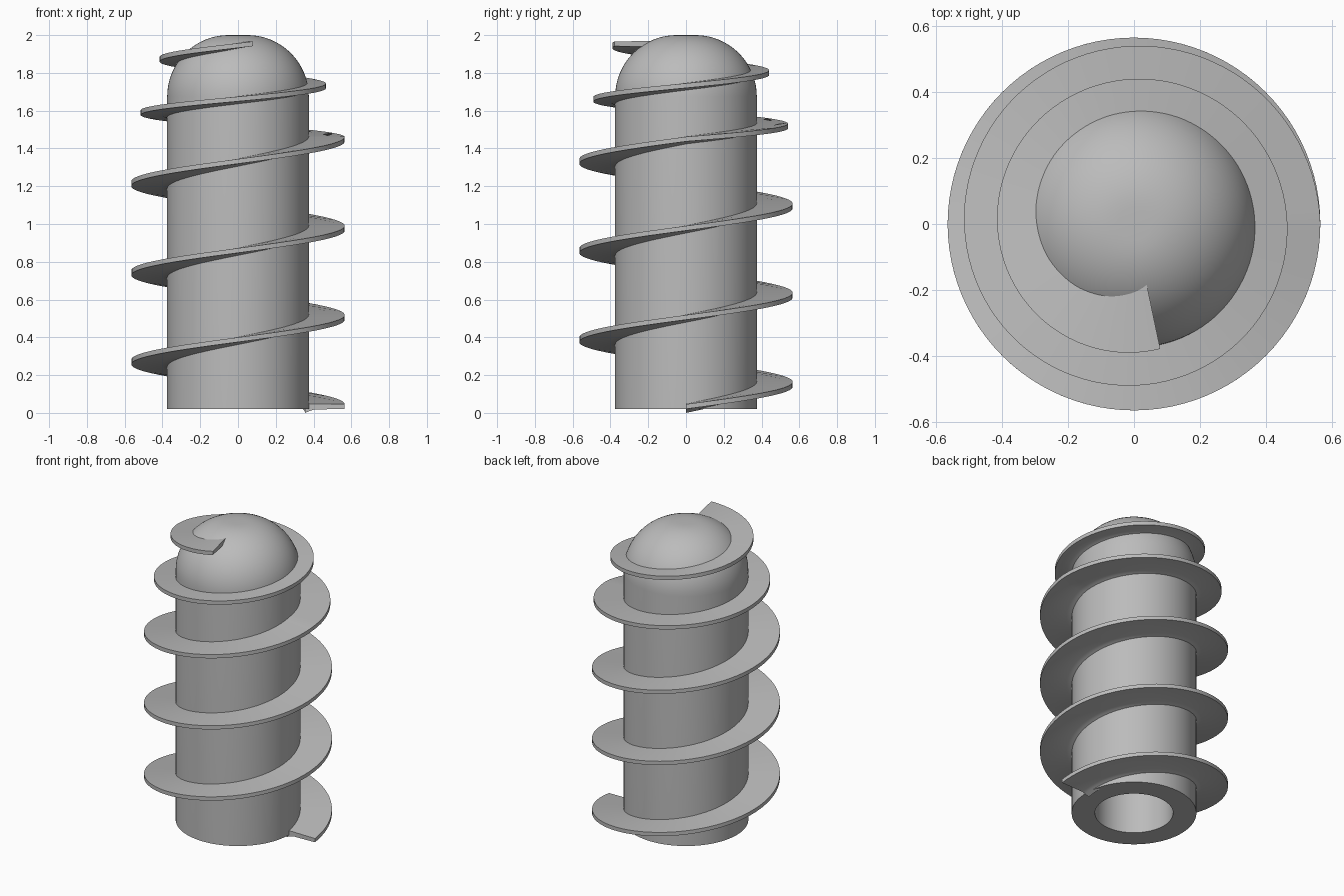
import bpy, bmesh
from math import sin, cos, pi, radians, sqrt

cube = bpy.data.objects.get("Cube")
if cube:
    bpy.data.objects.remove(cube, do_unlink=True)

grey = bpy.data.materials.new("plain_grey")
grey.use_nodes = True
colour = (0.5, 0.5, 0.5, 1)
grey.diffuse_color = colour
grey.node_tree.nodes["Principled BSDF"].inputs["Base Color"].default_value = colour

CORE_R, BASE_Z, TOP_Z, ROUND_R = 0.375, 0.02, 2.0, 0.325
SEGMENTS = 96


def sweep(name, sections, close_around, close_section):
    """Skin a list of equal cross-sections; cap the ends of an open sweep."""
    bm = bmesh.new()
    rows = [[bm.verts.new(p) for p in s] for s in sections]
    n, m = len(rows), len(rows[0])
    for i in range(n if close_around else n - 1):
        a, b = rows[i], rows[(i + 1) % n]
        for j in range(m if close_section else m - 1):
            k = (j + 1) % m
            bm.faces.new((a[j], b[j], b[k], a[k]))
    if not close_around:
        bm.faces.new(rows[0])
        bm.faces.new(rows[-1])
    bmesh.ops.remove_doubles(bm, verts=bm.verts, dist=1e-5)
    bmesh.ops.recalc_face_normals(bm, faces=bm.faces)
    mesh = bpy.data.meshes.new(name)
    bm.to_mesh(mesh)
    bm.free()
    mesh.materials.append(grey)
    obj = bpy.data.objects.new(name, mesh)
    bpy.context.collection.objects.link(obj)
    bpy.ops.object.select_all(action="DESELECT")
    obj.select_set(True)
    bpy.context.view_layer.objects.active = obj
    bpy.ops.object.shade_smooth_by_angle(angle=radians(35))
    return obj


def polar(r, z, angle):
    return (r * cos(angle), r * sin(angle), z)


def core_radius(z):
    """Outer radius of the core at a height, including its rounded top."""
    h = max(0, z - (TOP_Z - ROUND_R))
    return CORE_R - ROUND_R + sqrt(max(0, ROUND_R ** 2 - h * h))


# Core: hollow cylinder with a rounded, nearly domed top
HOLE_R, HOLE_TOP = 0.235, 1.6
profile = [(0, HOLE_TOP), (HOLE_R, HOLE_TOP), (HOLE_R, BASE_Z), (CORE_R, BASE_Z)]
for i in range(17):
    a = pi / 2 * i / 16
    profile.append((CORE_R - ROUND_R + ROUND_R * cos(a), TOP_Z - ROUND_R + ROUND_R * sin(a)))
profile.append((0, TOP_Z))
sweep("core", [[polar(r, z, 2 * pi * i / SEGMENTS) for r, z in profile]
               for i in range(SEGMENTS)], True, False)

# Screw flight: steady pitch, then tighter and narrower around the rounded top
TAPER_TURN, END_TURN = 3, 4.783
sections = []
steps = int(END_TURN * SEGMENTS)
for i in range(steps + 1):
    turn = END_TURN * i / steps
    late = max(0, turn - TAPER_TURN)
    z = 0.472 * min(turn, TAPER_TURN) + 0.283 * late
    outer = 0.565 - 0.1 * late
    root = core_radius(z + 0.04)
    inner = max(0.02, root - 0.02)
    section = [(inner, z), (root + 0.01, z + 0.012), (root + 0.03, z + 0.018),
               (outer, z + 0.021), (outer, z + 0.046), (inner, z + 0.048)]
    sections.append([polar(r, h, 2 * pi * turn) for r, h in section])
sweep("screw_flight", sections, False, True)
